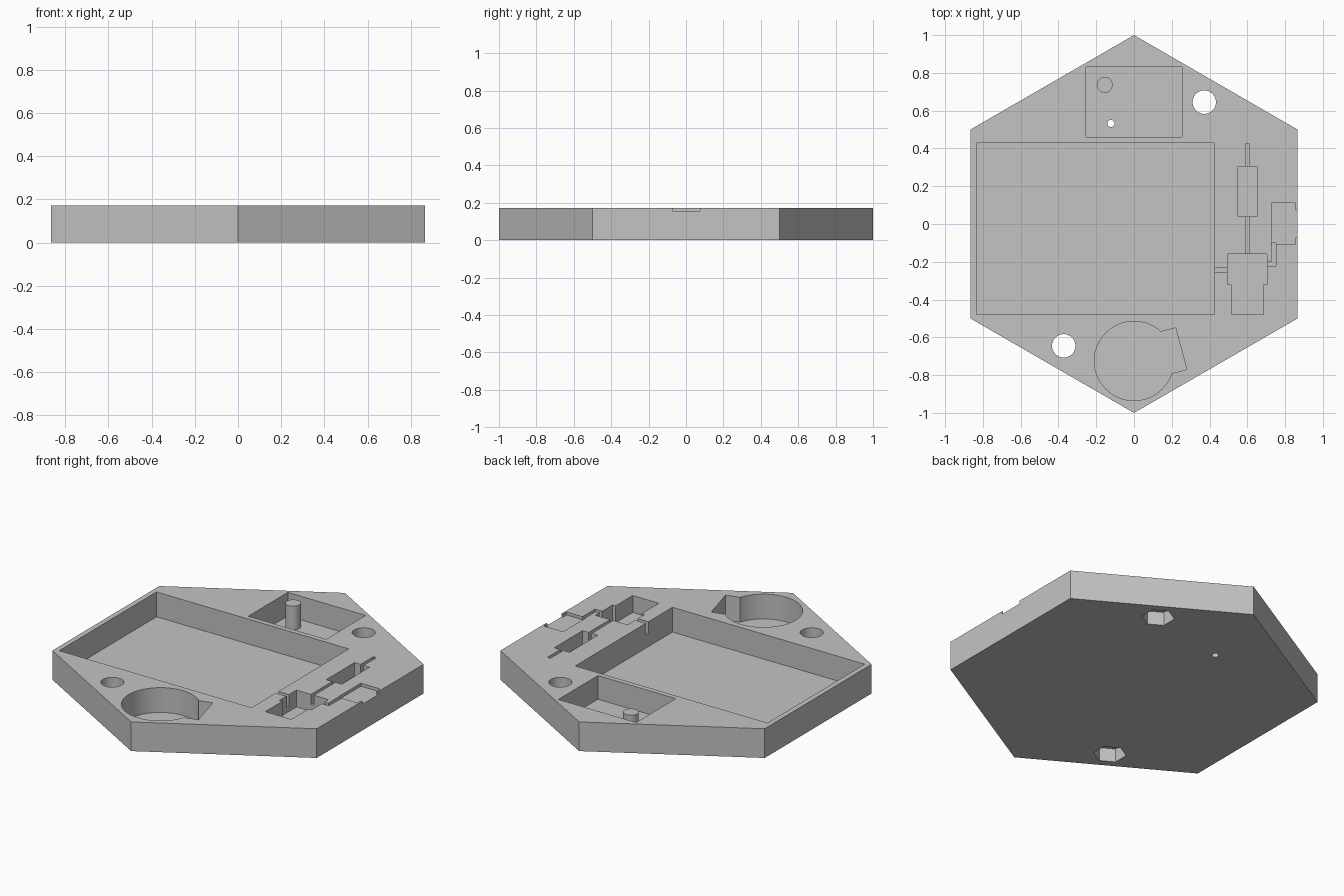
import bpy, bmesh, math

cube = bpy.data.objects.get("Cube")
if cube:
    bpy.data.objects.remove(cube, do_unlink=True)

TOP = 0.173

grey = bpy.data.materials.new("plain_grey")
grey.use_nodes = True
colour = (0.55, 0.55, 0.55, 1)
grey.diffuse_color = colour
grey.node_tree.nodes["Principled BSDF"].inputs["Base Color"].default_value = colour


def prism(name, outline, z0, z1):
    """Upright solid with the given outline."""
    bm = bmesh.new()
    base = bm.faces.new([bm.verts.new((x, y, z0)) for x, y in outline])
    top = bmesh.ops.extrude_face_region(bm, geom=[base])["geom"]
    for v in top:
        if isinstance(v, bmesh.types.BMVert):
            v.co.z = z1
    bmesh.ops.recalc_face_normals(bm, faces=bm.faces)
    mesh = bpy.data.meshes.new(name)
    bm.to_mesh(mesh)
    bm.free()
    mesh.materials.append(grey)
    obj = bpy.data.objects.new(name, mesh)
    bpy.context.collection.objects.link(obj)
    return obj


def ring(x, y, r, sides, turn=0):
    angles = [turn + math.tau * i / sides for i in range(sides)]
    return [(x + r * math.cos(a), y + r * math.sin(a)) for a in angles]


def rect(x0, x1, y0, y1):
    return [(x0, y0), (x1, y0), (x1, y1), (x0, y1)]


plate = prism("hexagonal_plate", ring(0, 0, 1, 6, math.pi / 6), 0, TOP)


def cut(outline, z0, z1=TOP + 0.1):
    """Remove a prism from the plate and discard the cutter."""
    cutter = prism("cutter", outline, z0, z1)
    cutter.hide_render = True
    mod = plate.modifiers.new("pocket", "BOOLEAN")
    mod.operation = "DIFFERENCE"
    mod.solver = "EXACT"
    mod.object = cutter
    bpy.context.view_layer.update()
    graph = bpy.context.evaluated_depsgraph_get()
    result = bpy.data.meshes.new_from_object(plate.evaluated_get(graph))
    plate.modifiers.clear()
    plate.data = result
    bpy.data.objects.remove(cutter, do_unlink=True)


def pocket(outline, depth):
    cut(outline, TOP - depth)


# Large compartment and the smaller one behind it
pocket(rect(-0.835, 0.425, -0.48, 0.43), 0.147)
pocket(rect(-0.255, 0.255, 0.46, 0.83), 0.14)

# Round compartment with a slanted side bay
pocket(ring(0, -0.725, 0.21, 64), 0.147)
pocket([(0.08, -0.586), (0.22, -0.55), (0.28, -0.77), (0.14, -0.806)], 0.147)

# Stepped bays for small components
pocket(rect(0.495, 0.705, -0.32, -0.16), 0.1)
pocket(rect(0.515, 0.685, -0.48, -0.31), 0.1)
pocket(rect(0.55, 0.65, 0.04, 0.305), 0.08)

# Shallow socket that opens through the side
pocket(rect(0.728, 0.856, -0.105, 0.11), 0.018)
pocket(rect(0.85, 0.9, -0.072, 0.075), 0.018)

# Narrow wire channels
pocket(rect(0.59, 0.61, 0.3, 0.425), 0.06)
pocket(rect(0.59, 0.61, -0.17, 0.05), 0.06)
pocket(rect(0.42, 0.5, -0.255, -0.23), 0.07)
pocket(rect(0.7, 0.752, -0.222, -0.198), 0.06)
pocket(rect(0.731, 0.752, -0.21, -0.1), 0.06)

# Bolt holes with hexagonal nut recesses underneath
for side in (1, -1):
    x, y = side * 0.372, side * 0.645
    cut(ring(x, y, 0.062, 48), -0.1)
    cut(ring(x, y, 0.088, 6, math.pi / 6), -0.1, 0.08)

# Small through hole in the rear compartment
cut(ring(-0.122, 0.532, 0.019, 24), -0.1)

plate.data.materials.clear()
plate.data.materials.append(grey)

# Round post standing in the rear compartment
post = prism("round_post", ring(-0.155, 0.737, 0.042, 32), 0.03, TOP)

for obj in (plate, post):
    bpy.ops.object.select_all(action="DESELECT")
    obj.select_set(True)
    bpy.context.view_layer.objects.active = obj
    bpy.ops.object.shade_smooth_by_angle(angle=math.radians(30))
